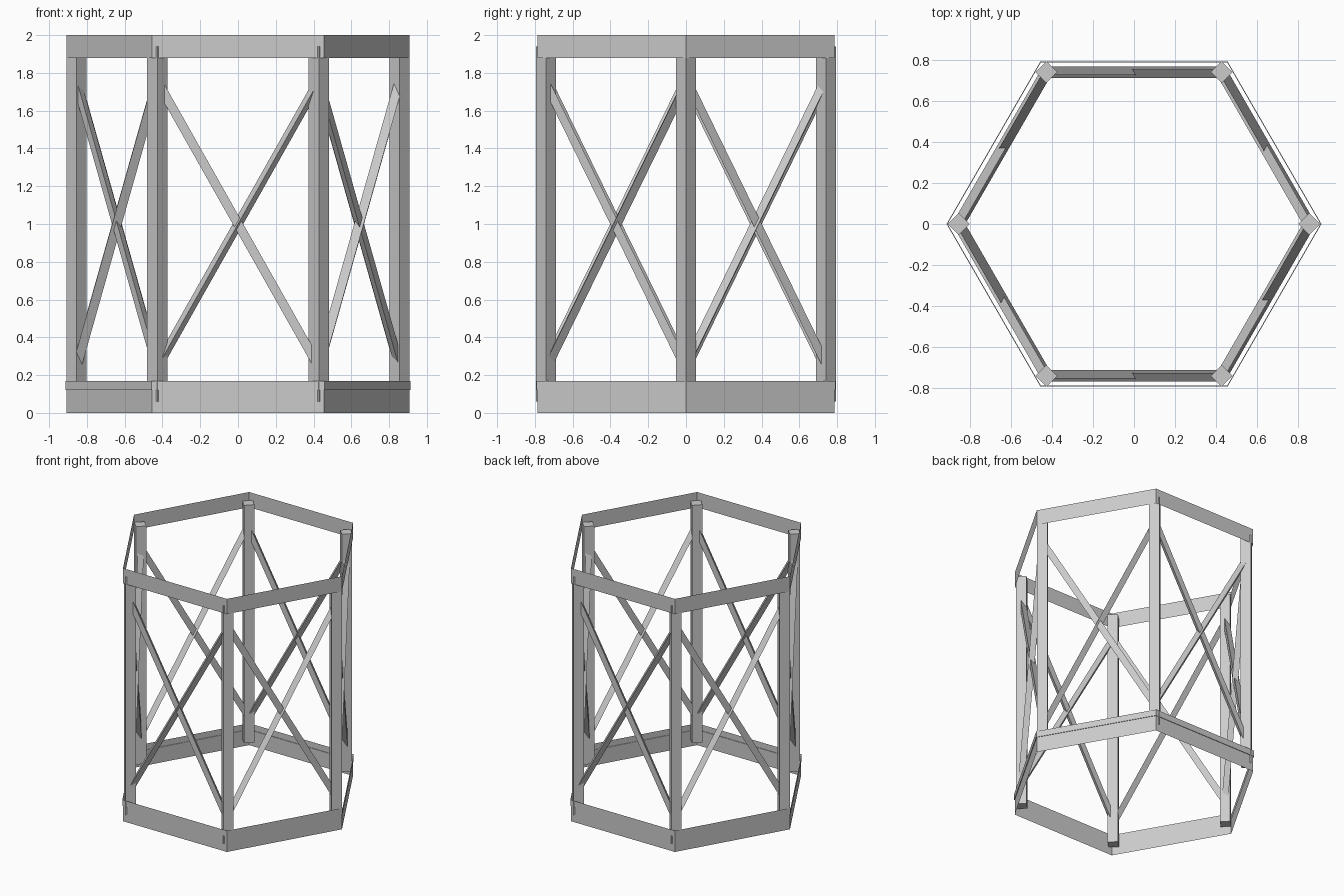
import bpy
import bmesh
from math import pi, sin, cos
from mathutils import Vector

if "Cube" in bpy.data.objects:
    bpy.data.objects.remove(bpy.data.objects["Cube"], do_unlink=True)

SIDES = 6
POST_CIRCLE = 0.855     # distance of the posts from the middle
POST_R = 0.053
BRACE_R = 0.028
BRACE_RISE = 0.757      # brace ends above and below mid height

grey = bpy.data.materials.new("plain_grey")
grey.use_nodes = True
color = (0.6, 0.6, 0.6, 1.0)
grey.diffuse_color = color
grey.node_tree.nodes["Principled BSDF"].inputs["Base Color"].default_value = color


def finish(name, bm):
    mesh = bpy.data.meshes.new(name)
    bm.to_mesh(mesh)
    bm.free()
    mesh.materials.append(grey)
    obj = bpy.data.objects.new(name, mesh)
    bpy.context.collection.objects.link(obj)


def corner(i, radius, z=0.0):
    a = 2 * pi * i / SIDES
    return Vector((radius * cos(a), radius * sin(a), z))


def bar(name, start, end, facing, radius, sides):
    """Capped prism with one ridge pointing along facing."""
    bm = bmesh.new()
    across = (end - start).normalized().cross(facing)
    rings = []
    for p in (start, end):
        angles = [2 * pi * k / sides for k in range(sides)]
        rings.append([bm.verts.new(p + radius * (cos(a) * facing + sin(a) * across))
                      for a in angles])
    low, high = rings
    for k in range(sides):
        n = (k + 1) % sides
        bm.faces.new((low[k], low[n], high[n], high[k]))
    bm.faces.new(low[::-1])
    bm.faces.new(high)
    bmesh.ops.recalc_face_normals(bm, faces=bm.faces)
    finish(name, bm)


def band(name, profile):
    """Thin hexagonal sheet following a (radius, height) profile upwards."""
    bm = bmesh.new()
    rings = [[bm.verts.new(corner(i, r, z)) for i in range(SIDES)] for r, z in profile]
    for low, high in zip(rings, rings[1:]):
        for i in range(SIDES):
            n = (i + 1) % SIDES
            bm.faces.new((low[i], low[n], high[n], high[i]))
    finish(name, bm)


# Hexagonal bands, the lower one with a slightly proud rim
band("top_band", [(0.909, 1.88), (0.909, 2.0)])
band("bottom_band", [(0.909, 0), (0.909, 0.122), (0.914, 0.122), (0.914, 0.17)])

for i in range(SIDES):
    # Square posts, all turned the same way
    bar(f"post_{i + 1}", corner(i, POST_CIRCLE, 0.06), corner(i, POST_CIRCLE, 1.94),
        Vector((1, 0, 0)), POST_R, 4)

    # Crossed triangular braces, one ridge outward and one ridge inward
    a, b = corner(i, POST_CIRCLE, 1), corner(i + 1, POST_CIRCLE, 1)
    outward = Vector((a.x + b.x, a.y + b.y, 0)).normalized()
    up = Vector((0, 0, BRACE_RISE))
    bar(f"rising_brace_{i + 1}", a - up, b + up, outward, BRACE_R, 3)
    bar(f"falling_brace_{i + 1}", a + up, b - up, -outward, BRACE_R, 3)
